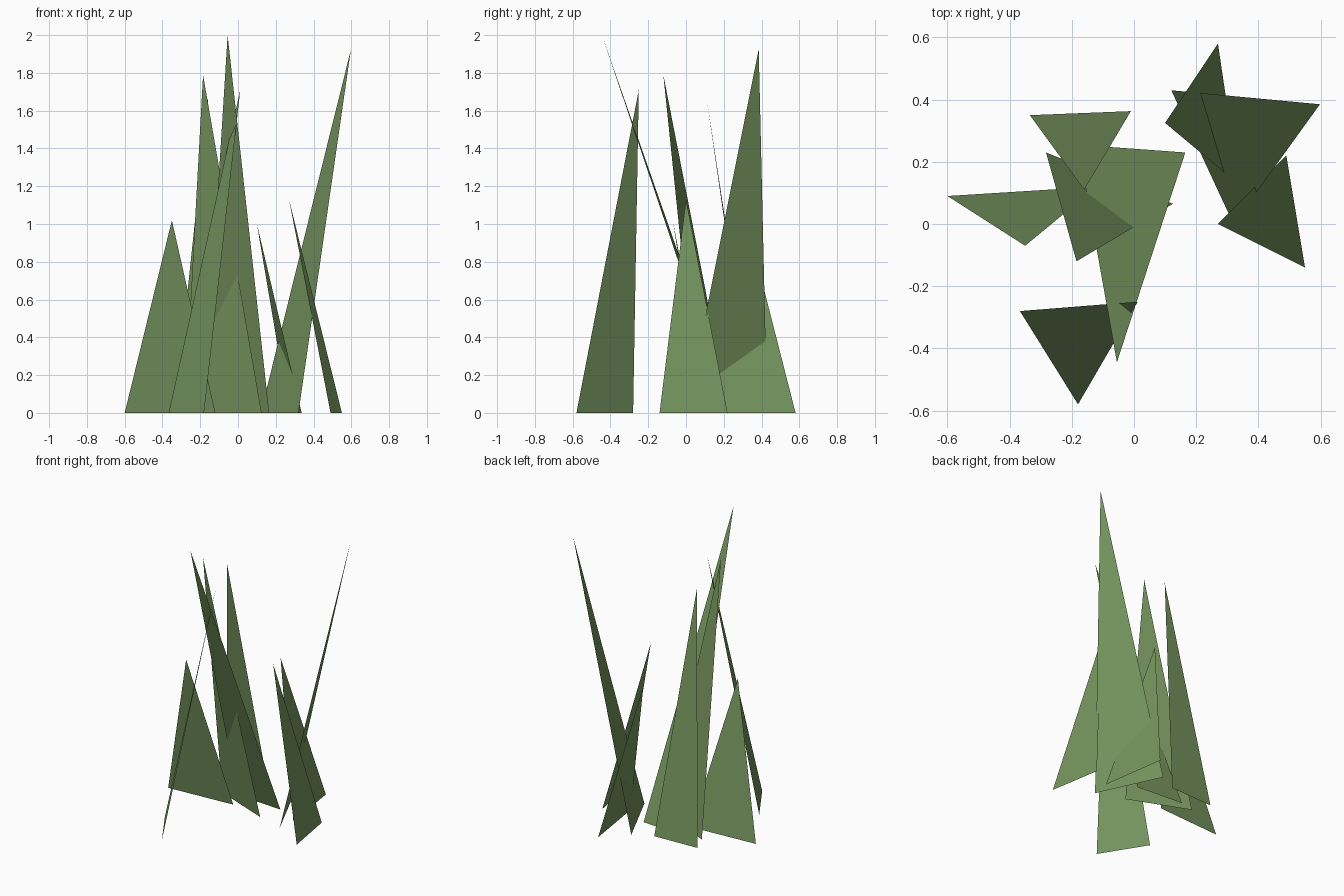
import bpy
import bmesh
from mathutils import Vector

# Remove the default object
default = bpy.data.objects.get("Cube")
if default:
    bpy.data.objects.remove(default, do_unlink=True)


def make_material(name, colour):
    material = bpy.data.materials.new(name)
    material.use_nodes = True
    material.diffuse_color = colour
    shader = next(n for n in material.node_tree.nodes if n.type == 'BSDF_PRINCIPLED')
    shader.inputs["Base Color"].default_value = colour
    shader.inputs["Roughness"].default_value = 0.9
    return material


def make_blade(name, root_a, root_b, tip, material):
    """A single flat blade: two ground corners rising to a leaning tip."""
    bm = bmesh.new()
    corners = [Vector((*root_a, 0)), Vector((*root_b, 0)), Vector(tip)]
    bm.faces.new([bm.verts.new(corner) for corner in corners])
    mesh = bpy.data.meshes.new(name)
    bm.to_mesh(mesh)
    bm.free()
    mesh.materials.append(material)
    blade = bpy.data.objects.new(name, mesh)
    bpy.context.collection.objects.link(blade)
    return blade


grass_green = make_material("grass green", (0.18, 0.30, 0.113, 1))

# Each blade: first ground corner, second ground corner, tip
blades = {
    # Right clump
    "short_right_blade": ((-0.6, 0.09), (-0.12, 0.12), (-0.35, -0.07, 1.02)),
    "back_right_blade": ((-0.335, 0.35), (-0.01, 0.363), (-0.16, 0.11, 1.66)),
    "middle_right_blade": ((-0.283, 0.23), (0.125, 0.065), (-0.185, -0.12, 1.79)),
    "tallest_blade": ((-0.18, 0.255), (0.165, 0.23), (-0.055, -0.445, 2)),
    "front_right_blade": ((-0.367, -0.28), (-0.18, -0.58), (0.012, -0.25, 1.71)),
    # Left clump
    "tall_left_blade": ((0.12, 0.43), (0.32, 0), (0.598, 0.385, 1.925)),
    "back_left_blade": ((0.27, 0.58), (0.337, 0.127), (0.1, 0.325, 1)),
    "front_left_blade": ((0.49, 0.22), (0.55, -0.14), (0.27, 0, 1.13)),
}

for name, (root_a, root_b, tip) in blades.items():
    make_blade(name, root_a, root_b, tip, grass_green)
